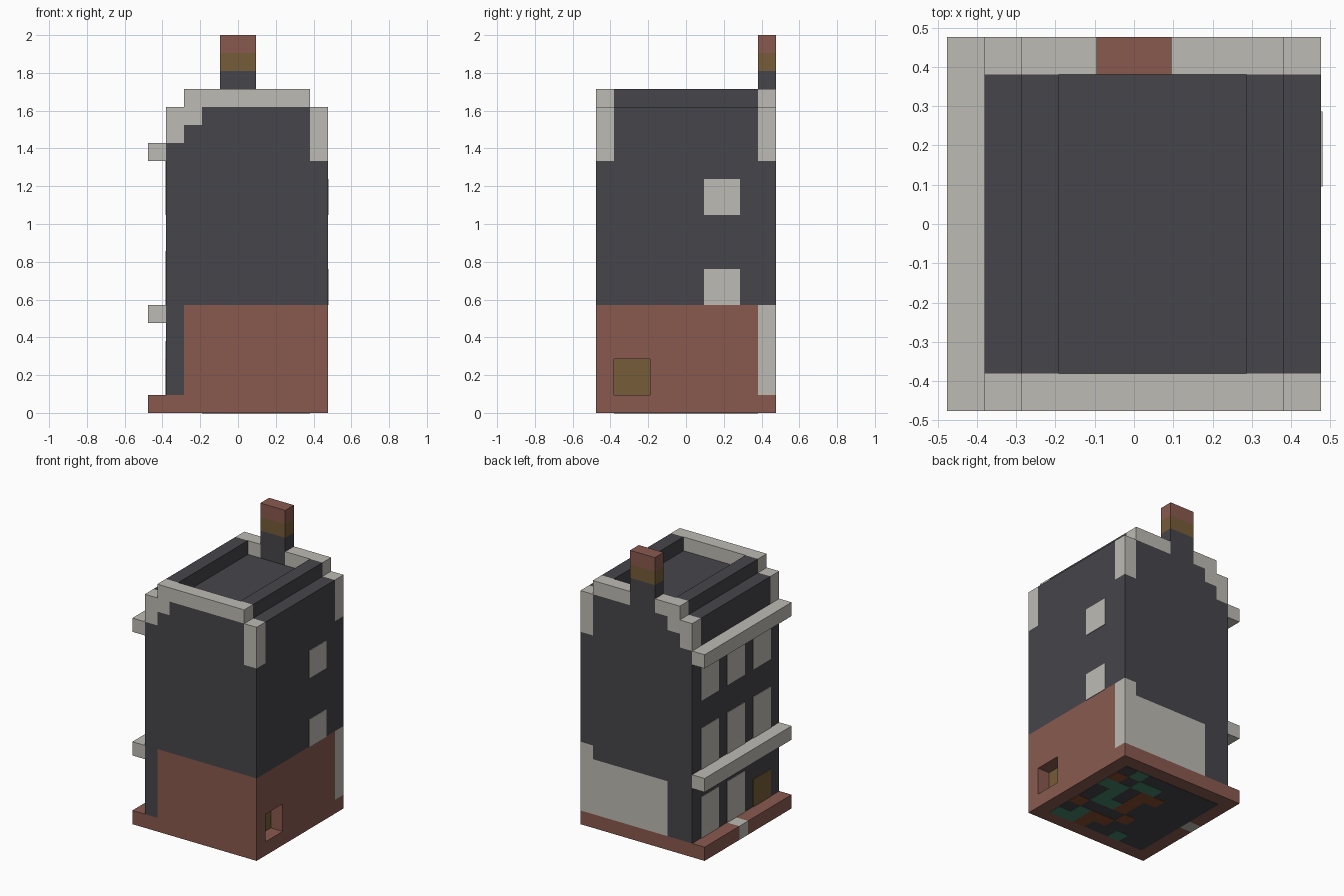
import bpy
import bmesh

cube = bpy.data.objects.get("Cube")
if cube:
    bpy.data.objects.remove(cube, do_unlink=True)

U = 2 / 21      # side of one building block
T = 0.04        # thickness of painted plates, in blocks


def material(name, rgb):
    m = bpy.data.materials.new(name)
    m.use_nodes = True
    m.diffuse_color = (*rgb, 1)
    m.node_tree.nodes["Principled BSDF"].inputs["Base Color"].default_value = (*rgb, 1)
    return m


STONE = material("pale_stone", (0.515, 0.497, 0.456))
SLATE = material("dark_slate", (0.061, 0.060, 0.069))
BRICK = material("red_brick", (0.25, 0.102, 0.078))
WOOD = material("brown_wood", (0.184, 0.107, 0.041))
GREEN = material("green_floor", (0.061, 0.223, 0.144))
RUST = material("rust_floor", (0.25, 0.07, 0.027))


def blocks(name, mat, *boxes):
    """One object from boxes given as x0, x1, y0, y1, z0, z1 in blocks."""
    bm = bmesh.new()
    for x0, x1, y0, y1, z0, z1 in boxes:
        vs = bmesh.ops.create_cube(bm, size=1)["verts"]
        for v in vs:
            v.co = ((x0 if v.co.x < 0 else x1) * U,
                    (y0 if v.co.y < 0 else y1) * U,
                    (z0 if v.co.z < 0 else z1) * U)
    mesh = bpy.data.meshes.new(name)
    bm.to_mesh(mesh)
    bm.free()
    mesh.materials.append(mat)
    ob = bpy.data.objects.new(name, mesh)
    bpy.context.collection.objects.link(ob)
    return ob


# Base slab with a pale door step let into the street edge
blocks("base", BRICK, (-4, 5, -5, 5, 0, 1), (-5, -4, -5, 0, 0, 1), (-5, -4, 1, 5, 0, 1))
blocks("door_step", STONE, (-5, -4, 0, 1, 0, 1))

# Brick ground floor, leaving a cellar hatch recess on the +x side
blocks("brick_walls", BRICK,
       (-3, 4, -5, 4, 1, 6),
       (4, 5, -5, -4, 1, 6), (4, 5, -2, 4, 1, 6), (4, 5, -4, -2, 3, 6))
blocks("hatch_panel", WOOD, (4, 4 + T, -4, -2, 1, 3))

# Pale rear wall and the slate framing around it
blocks("rear_stone_wall", STONE, (-2, 4, 4, 5, 1, 5), (4, 5, 4, 5, 1, 6))
blocks("lower_slate_wall", SLATE,
       (-4, -3, -5, 5, 1, 6), (-3, -2, 4, 5, 1, 6), (-2, 4, 4, 5, 5, 6))

# Upper storeys, roof deck and side parapets
blocks("upper_walls", SLATE, (-4, 5, -5, 5, 6, 14))
blocks("roof", SLATE, (-4, 5, -4, 4, 14, 17))
blocks("side_parapets", SLATE, (-3, -2, -4, 4, 17, 18), (3, 4, -4, 4, 17, 18))

# Stepped gables at both ends, the rear one broken by the chimney
for label, y in (("front", -5), ("rear", 4)):
    blocks(label + "_gable", SLATE,
           (-4, 4, y, y + 1, 14, 15), (-3, 4, y, y + 1, 15, 16), (-2, 4, y, y + 1, 16, 17))
    caps = [(-2, 4)] if label == "front" else [(-2, -1), (1, 4)]
    blocks(label + "_gable_coping", STONE,
           (4, 5, y, y + 1, 14, 17),
           (-4, -3, y, y + 1, 15, 17),
           (-3, -2, y, y + 1, 16, 18),
           *[(a, b, y, y + 1, 17, 18) for a, b in caps])

# Chimney
blocks("chimney_stack", SLATE, (-1, 1, 4, 5, 17, 19))
blocks("chimney_band", WOOD, (-1, 1, 4, 5, 19, 20))
blocks("chimney_top", BRICK, (-1, 1, 4, 5, 20, 21))

# Street side ledges
for label, z in (("lower", 5), ("upper", 14)):
    blocks(label + "_ledge", STONE, (-5, -4, -5, 5, z, z + 1))

# Street side windows in three rows, with a door in the ground row
for row, z in enumerate((1, 6, 11)):
    for col, y in enumerate((2, -1, -4)):
        if row == 0 and col == 2:
            blocks("door", WOOD, (-4 - T, -4, y, y + 2, z, z + 2))
        else:
            blocks("street_window", STONE, (-4 - T, -4, y, y + 2, z, z + 3))

# Small windows on the +x wall
for z in (6, 11):
    blocks("side_window", STONE, (5, 5 + T, 1, 3, z, z + 2))

# Patchwork floor on the underside
blocks("floor_underside", SLATE, (-4, 4, -4, 4, -T / 2, 0))


def patches(name, mat, cells):
    blocks(name, mat, *[(x, x + n, y, y + 1, -T, -T / 2) for x, y, n in cells])


patches("green_floor_patches", GREEN,
        [(2, 3, 1), (0, 2, 2), (2, 1, 2), (2, 0, 1), (1, -1, 2), (2, -3, 1), (2, -4, 2), (-2, -4, 1)])
patches("rust_floor_patches", RUST,
        [(3, 2, 1), (-1, 1, 2), (0, 0, 1), (0, -1, 1), (3, -2, 1), (0, -3, 2), (1, -4, 1), (-1, -2, 1)])
